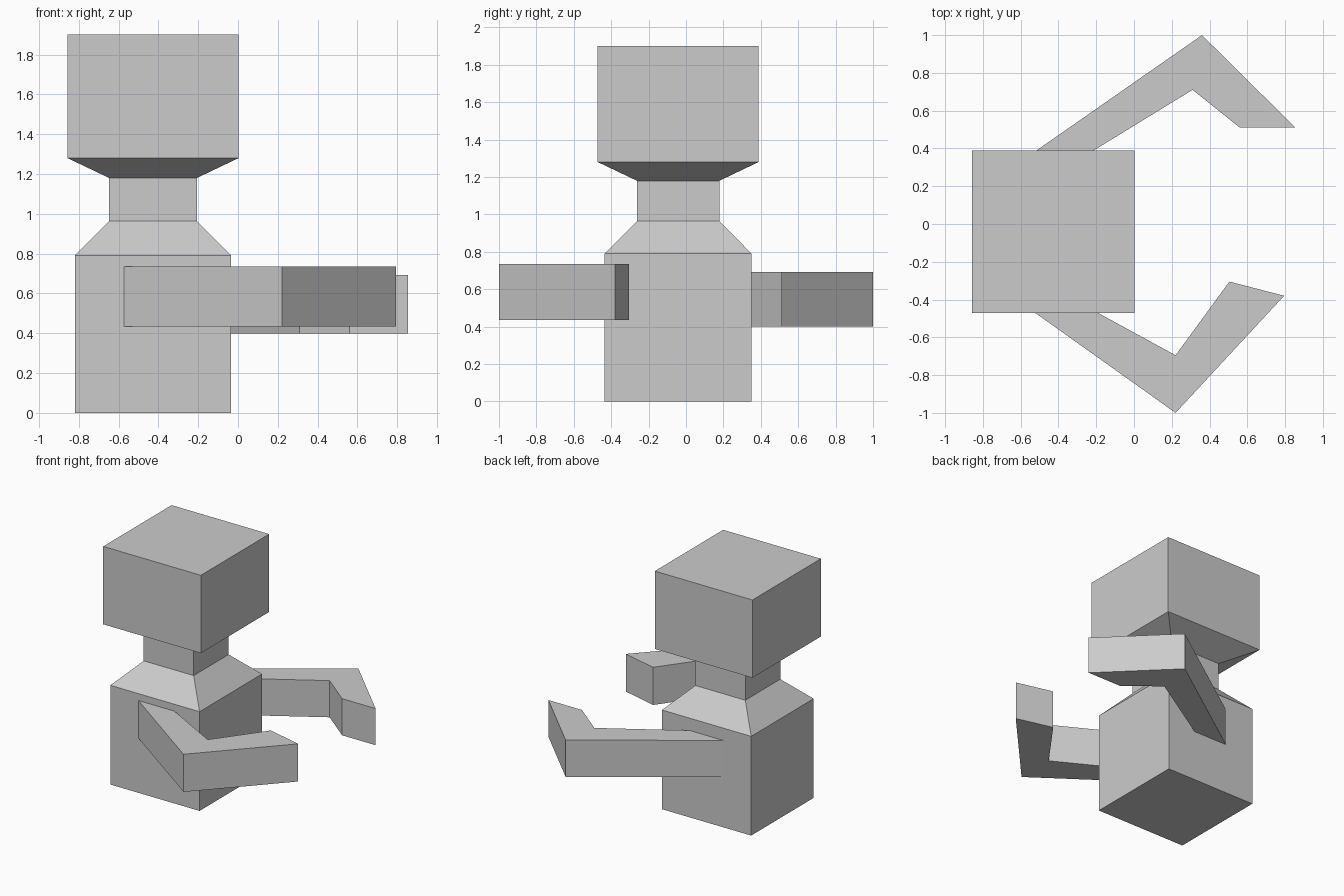
import bpy
import bmesh

# Remove the default cube
cube = bpy.data.objects.get("Cube")
if cube:
    bpy.data.objects.remove(cube, do_unlink=True)

# Single flat colour
grey = bpy.data.materials.new("plain_grey")
grey.use_nodes = True
GREY = (0.6, 0.6, 0.6, 1)
grey.diffuse_color = GREY
grey.node_tree.nodes["Principled BSDF"].inputs["Base Color"].default_value = GREY

CX, CY = -0.427, -0.042  # axis of the torso


def finish(name, bm):
    bmesh.ops.recalc_face_normals(bm, faces=bm.faces)
    mesh = bpy.data.meshes.new(name)
    bm.to_mesh(mesh)
    bm.free()
    mesh.materials.append(grey)
    obj = bpy.data.objects.new(name, mesh)
    bpy.context.scene.collection.objects.link(obj)
    return obj


def square_stack(name, levels):
    """Loft square rings given as (half width, height)."""
    bm = bmesh.new()
    rings = [[bm.verts.new((CX + sx * h, CY + sy * h, z))
              for sx, sy in ((-1, -1), (1, -1), (1, 1), (-1, 1))]
             for h, z in levels]
    for low, high in zip(rings, rings[1:]):
        for i in range(4):
            j = (i + 1) % 4
            bm.faces.new((low[i], low[j], high[j], high[i]))
    bm.faces.new(rings[0])
    bm.faces.new(rings[-1])
    return finish(name, bm)


def bent_arm(name, outer, inner, z0, z1):
    """Sweep a box section between an outer and an inner plan line."""
    bm = bmesh.new()
    rings = [[bm.verts.new((*p, z)) for p, z in
              ((o, z0), (o, z1), (i, z1), (i, z0))]
             for o, i in zip(outer, inner)]
    for a, b in zip(rings, rings[1:]):
        for k in range(4):
            n = (k + 1) % 4
            bm.faces.new((a[k], a[n], b[n], b[k]))
    bm.faces.new(rings[0])
    bm.faces.new(rings[-1])
    return finish(name, bm)


# Torso, sloped shoulders, neck and flared head in one stack
square_stack("body_and_head", [
    (0.393, 0), (0.393, 0.79), (0.22, 0.965),
    (0.22, 1.18), (0.43, 1.28), (0.43, 1.9)])

# Front arm, bent at the elbow
bent_arm("front_arm",
         [(-0.58, -0.43), (0.22, -1), (0.795, -0.38)],
         [(-0.265, -0.43), (0.22, -0.695), (0.505, -0.305)],
         0.435, 0.735)

# Back arm, slightly lower
bent_arm("back_arm",
         [(-0.58, 0.345), (0.36, 1), (0.855, 0.51)],
         [(-0.286, 0.345), (0.31, 0.71), (0.56, 0.51)],
         0.4, 0.692)
